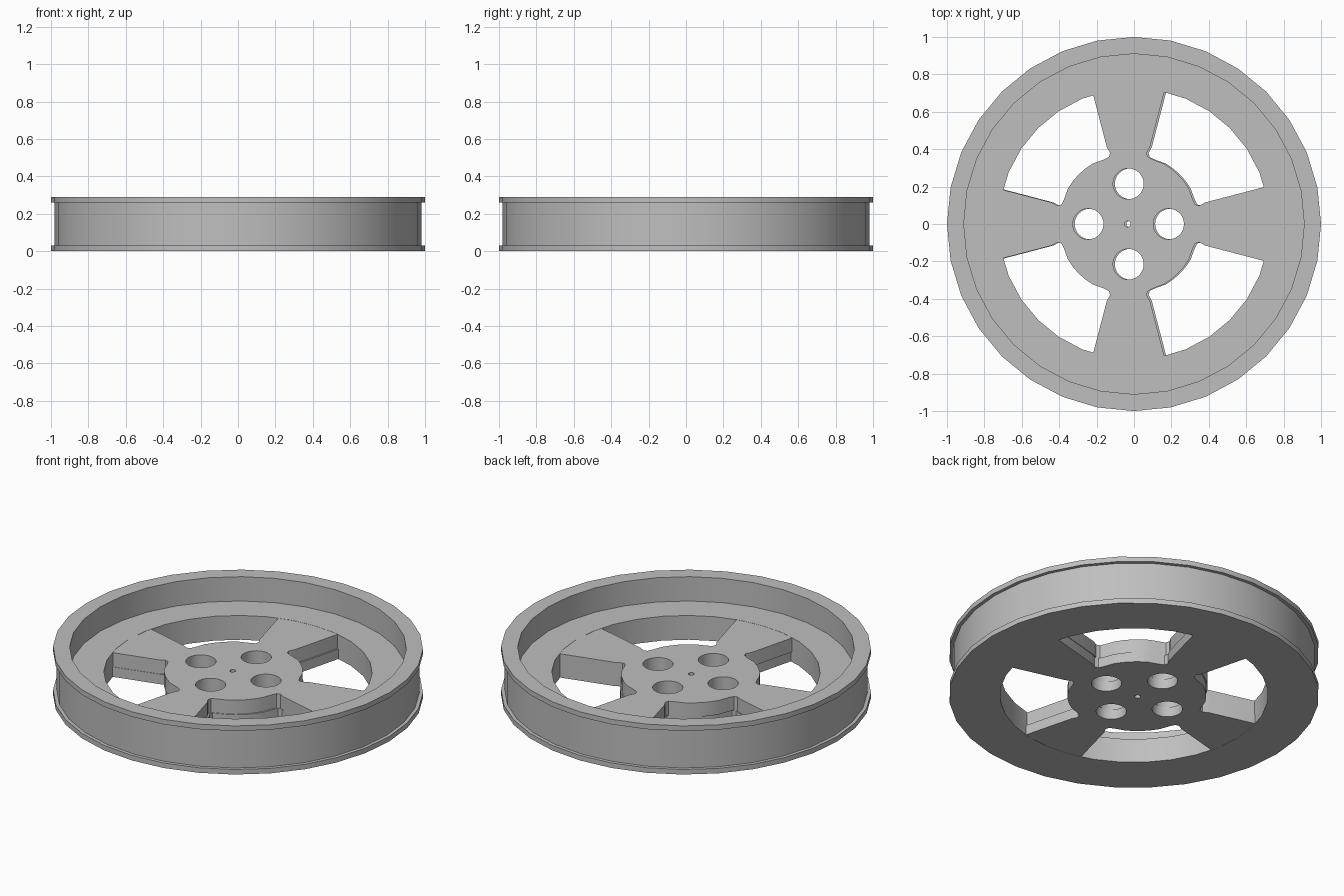
import bpy, bmesh
from math import sin, cos, pi, radians
from mathutils import Matrix, Vector

cube = bpy.data.objects.get("Cube")
if cube:
    bpy.data.objects.remove(cube, do_unlink=True)

grey = bpy.data.materials.new("plain_grey")
grey.use_nodes = True
colour = (0.52, 0.52, 0.52, 1)
grey.diffuse_color = colour
grey.node_tree.nodes["Principled BSDF"].inputs["Base Color"].default_value = colour


def select_only(obj):
    bpy.ops.object.select_all(action='DESELECT')
    obj.select_set(True)
    bpy.context.view_layer.objects.active = obj


def finish(obj):
    select_only(obj)
    bpy.ops.object.shade_smooth_by_angle(angle=radians(30))


def lathe(name, profile, sides):
    """Spin a closed (radius, height) profile about z."""
    bm = bmesh.new()
    rings = []
    for i in range(sides):
        a = 2 * pi * i / sides
        rings.append([bm.verts.new((r * cos(a), r * sin(a), z)) for r, z in profile])
    n = len(profile)
    for i in range(sides):
        a, b = rings[i], rings[(i + 1) % sides]
        for j in range(n):
            k = (j + 1) % n
            bm.faces.new((a[j], b[j], b[k], a[k]))
    bmesh.ops.recalc_face_normals(bm, faces=bm.faces)
    mesh = bpy.data.meshes.new(name)
    bm.to_mesh(mesh)
    bm.free()
    mesh.materials.append(grey)
    obj = bpy.data.objects.new(name, mesh)
    bpy.context.collection.objects.link(obj)
    finish(obj)


def circle(x, y, r, sides):
    return [(x + r * cos(2 * pi * i / sides), y + r * sin(2 * pi * i / sides))
            for i in range(sides)]


def plate(name, loops, centre_x, low, high):
    """Extrude an outline with holes between two heights."""
    curve = bpy.data.curves.new(name, 'CURVE')
    curve.dimensions = '2D'
    curve.fill_mode = 'BOTH'
    curve.extrude = (high - low) / 2
    for loop in loops:
        spline = curve.splines.new('POLY')
        spline.points.add(len(loop) - 1)
        for point, (x, y) in zip(spline.points, loop):
            point.co = (x, y, 0, 1)
        spline.use_cyclic_u = True
    curve.materials.append(grey)
    obj = bpy.data.objects.new(name, curve)
    obj.location = (centre_x, 0, (low + high) / 2)
    bpy.context.collection.objects.link(obj)
    select_only(obj)
    bpy.ops.object.convert(target='MESH')
    obj = bpy.context.view_layer.objects.active
    bm = bmesh.new()
    bm.from_mesh(obj.data)
    bmesh.ops.remove_doubles(bm, verts=bm.verts, dist=0.0001)
    bmesh.ops.recalc_face_normals(bm, faces=bm.faces)
    bm.to_mesh(obj.data)
    bm.free()
    finish(obj)


# Flanged rim with a sunken deck inside
lathe("rim", [(0.725, 0), (1, 0), (1, 0.03), (0.98, 0.03), (0.98, 0.26), (1, 0.26),
              (1, 0.29), (0.91, 0.29), (0.91, 0.145), (0.725, 0.145)], 32)

# Hub outline: flared spokes filleted into a round hub, a quarter at a time
half = [(0.209, 0.77), (0.115, 0.41), (0.098, 0.38), (0.104, 0.358), (0.13, 0.345),
        (0.19, 0.323)]
arc = [(0.375 * cos(radians(a)), 0.375 * sin(radians(a))) for a in (52, 45, 38)]
quarter = half + arc + [(y, x) for x, y in reversed(half)]
outline = []
for i in range(4):
    turn = Matrix.Rotation(-i * pi / 2, 2)
    outline += [tuple(turn @ Vector(p)) for p in quarter]

# Four round holes and a small axle hole
holes = [circle(0.215 * cos(i * pi / 2), 0.215 * sin(i * pi / 2), 0.082, 32)
         for i in range(4)]
holes.append(circle(-0.005, 0, 0.016, 16))

# Two stacked spoke plates, the lower one slightly shifted
plate("upper_spokes", [outline] + holes, -0.03, 0.06, 0.144)
plate("lower_spokes", [outline] + holes, -0.02, 0.001, 0.06)
